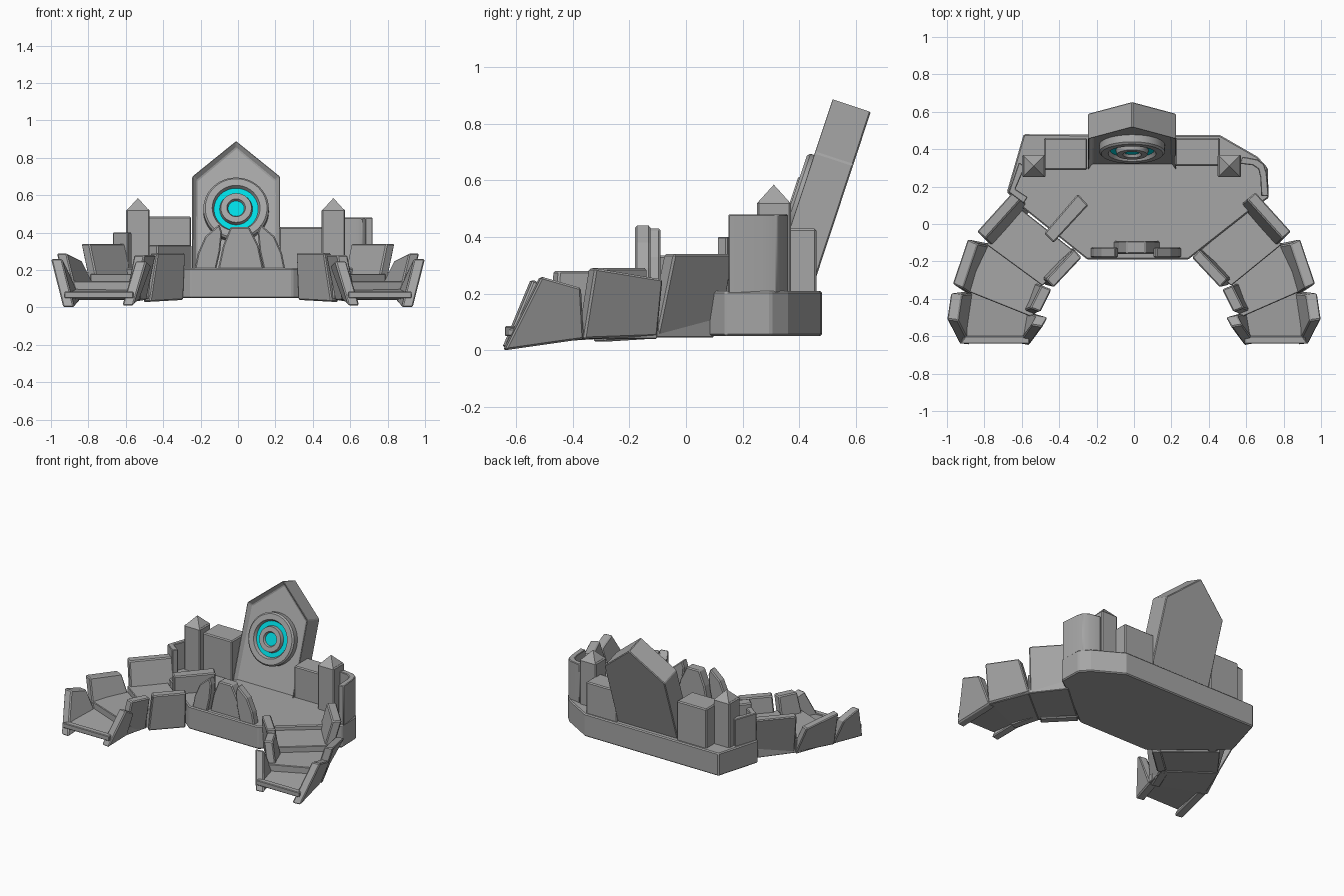
import bpy, bmesh, math
from mathutils import Matrix, Vector

old = bpy.data.objects.get("Cube")
if old:
    bpy.data.objects.remove(old, do_unlink=True)


def material(name, rgb):
    m = bpy.data.materials.new(name)
    m.use_nodes = True
    m.diffuse_color = (*rgb, 1)
    m.node_tree.nodes["Principled BSDF"].inputs["Base Color"].default_value = (*rgb, 1)
    return m


STONE = material("grey stone", (0.38, 0.38, 0.38))
GLOW = material("cyan glow", (0.0, 0.72, 0.78))


def finish(name, bm, bevel=0.007, smooth=False):
    bmesh.ops.recalc_face_normals(bm, faces=bm.faces)
    mesh = bpy.data.meshes.new(name)
    bm.to_mesh(mesh)
    bm.free()
    ob = bpy.data.objects.new(name, mesh)
    bpy.context.collection.objects.link(ob)
    mesh.materials.append(STONE)
    mesh.materials.append(GLOW)
    if bevel:
        mod = ob.modifiers.new("edge bevel", 'BEVEL')
        mod.width = bevel
        mod.segments = 1
        mod.limit_method = 'ANGLE'
        mod.angle_limit = math.radians(30)
    if smooth:
        bpy.ops.object.select_all(action='DESELECT')
        ob.select_set(True)
        bpy.context.view_layer.objects.active = ob
        bpy.ops.object.shade_smooth_by_angle(angle=math.radians(35))
    return ob


def loft(name, low, high, **kw):
    """Solid between two matching loops of 3D points."""
    bm = bmesh.new()
    a = [bm.verts.new(p) for p in low]
    b = [bm.verts.new(p) for p in high]
    bm.faces.new(a)
    bm.faces.new(b)
    for i in range(len(a)):
        j = (i + 1) % len(a)
        bm.faces.new((a[i], a[j], b[j], b[i]))
    return finish(name, bm, **kw)


def slab(name, outline, z0, z1, **kw):
    return loft(name, [(x, y, z0) for x, y in outline], [(x, y, z1) for x, y in outline], **kw)


def box(name, x0, x1, y0, y1, z0, z1):
    return slab(name, [(x0, y0), (x1, y0), (x1, y1), (x0, y1)], z0, z1)


def thin_wall(name, path, z0, z1, inward, smooth=False):
    """Upright wall following a path, thickened toward a point."""
    c = Vector(inward)
    inner = [Vector(p) + (c - Vector(p)).normalized() * 0.04 for p in path]
    return slab(name, list(path) + [tuple(p) for p in reversed(inner)], z0, z1,
                bevel=0.004, smooth=smooth)


def leaning_wall(name, bottom, top, toward, thick=0.06):
    """Leaning slab: bottom and top edges of its outer face, thickened inward."""
    a, b = (Vector(p) for p in bottom)
    c, d = (Vector(p) for p in top)
    n = Vector((-(b - a).y, (b - a).x, 0)).normalized()
    if n.dot(Vector((*toward, 0)) - a) < 0:
        n = -n
    t = n * thick
    return loft(name, [a, b, b + t, a + t], [c, d, d + t, c + t])


# Main platform
slab("platform", [(-0.59, 0.48), (-0.68, 0.17), (-0.60, 0.09), (-0.25, -0.19), (0.29, -0.19),
                  (0.62, 0.07), (0.72, 0.14), (0.715, 0.30), (0.66, 0.36), (0.46, 0.475)],
     0.05, 0.21)

# Tilted back panel with a recessed front
tilt = math.radians(18.3)
frame = Matrix.Translation((-0.01, 0.27, 0.15)) @ Matrix.Rotation(-tilt, 4, 'X')
bm = bmesh.new()
outline = [(-0.235, 0), (0.235, 0), (0.235, 0.58), (0, 0.78), (-0.235, 0.58)]
face = bm.faces.new([bm.verts.new((x, 0, z)) for x, z in outline])
back = bmesh.ops.extrude_face_region(bm, geom=[face], use_keep_orig=True)
bmesh.ops.translate(bm, vec=(0, 0.146, 0),
                    verts=[v for v in back["geom"] if isinstance(v, bmesh.types.BMVert)])
bmesh.ops.recalc_face_normals(bm, faces=bm.faces)
front = min(bm.faces, key=lambda f: f.calc_center_median().y)
bmesh.ops.inset_region(bm, faces=[front], thickness=0.03)
bmesh.ops.translate(bm, vec=(0, 0.03, 0), verts=front.verts)
bm.transform(frame)
finish("back_panel", bm, bevel=0.005)

# Round emblem: turned profile of (radius, projection, glowing band)
profile = [(0.175, -0.04, 0), (0.175, 0.01, 0), (0.165, 0.02, 0), (0.128, 0.02, 0),
           (0.118, 0.0, 0), (0.088, 0.0, 1), (0.082, 0.025, 0), (0.05, 0.025, 0),
           (0.043, 0.01, 0)]
bm = bmesh.new()
SIDES = 48
rings = []
for r, h, _ in profile:
    rings.append([bm.verts.new((r * math.cos(k * math.tau / SIDES), -h,
                                0.395 + r * math.sin(k * math.tau / SIDES)))
                  for k in range(SIDES)])
for i in range(1, len(rings)):
    for k in range(SIDES):
        j = (k + 1) % SIDES
        f = bm.faces.new((rings[i - 1][k], rings[i - 1][j], rings[i][j], rings[i][k]))
        f.material_index = profile[i][2]
bm.faces.new(rings[-1]).material_index = 1
bm.transform(frame)
finish("round_emblem", bm, bevel=0, smooth=True)

# Blocks beside the panel
box("back_block_right", -0.48, -0.25, 0.29, 0.46, 0.2, 0.485)
box("back_block_left", 0.22, 0.46, 0.31, 0.46, 0.2, 0.43)

# Turrets with pyramid caps
for side, x in (("right", -0.535), ("left", 0.51)):
    box("turret_" + side, x - 0.063, x + 0.063, 0.25, 0.37, 0.2, 0.525)
    bm = bmesh.new()
    bmesh.ops.create_cone(bm, cap_ends=True, segments=4, radius1=0.083, radius2=0, depth=0.065,
                          matrix=Matrix.Translation((x, 0.31, 0.5525))
                          @ Matrix.Rotation(math.pi / 4, 4, 'Z'))
    finish("turret_cap_" + side, bm, bevel=0)

# Thin parapets on the platform edge
thin_wall("parapet_left", [(0.58, 0.36), (0.66, 0.345), (0.695, 0.32), (0.71, 0.27),
                           (0.72, 0.15)], 0.2, 0.48, (0.5, 0.15), smooth=True)
thin_wall("parapet_right", [(-0.615, 0.33), (-0.67, 0.17), (-0.59, 0.11)], 0.2, 0.40, (-0.5, 0.25))

# Diagonal block on the deck
slab("deck_block", [(-0.48, -0.05), (-0.43, -0.10), (-0.245, 0.10), (-0.30, 0.16)], 0.2, 0.335)

# Pointed shields on the front edge
shield = [(0.245, 0.19), (0.225, 0.29), (0.185, 0.38), (0.11, 0.445), (0.095, 0.40),
          (0.105, 0.30), (0.13, 0.19)]
for side, s in (("left", 1), ("right", -1)):
    pts = [(0.01 + s * x, z) for x, z in shield]
    loft("front_shield_" + side, [(x, -0.18, z) for x, z in pts], [(x, -0.125, z) for x, z in pts])
pts = [(-0.11, 0.19), (0.14, 0.19), (0.11, 0.33), (0.06, 0.43), (-0.04, 0.43), (-0.08, 0.33)]
loft("front_shield_middle", [(x, -0.16, z) for x, z in pts], [(x, -0.09, z) for x, z in pts])

# Two curved arms: stepped floors and leaning walls
for side, s in (("left", 1), ("right", -1)):
    def outer(p):
        return (s * p[0], *p[1:])

    def inner(p):
        return (p[0] if s > 0 else 0.03 - p[0], *p[1:])

    def floor(name, corners, lows, highs):
        xy = [outer(corners[0]), inner(corners[1]), inner(corners[2]), outer(corners[3])]
        loft(name + side, [(*p, z) for p, z in zip(xy, lows)],
             [(*p, z) for p, z in zip(xy, highs)], bevel=0.004)

    floor("arm_floor_upper_", [(0.63, 0.10), (0.33, -0.16), (0.52, -0.33), (0.79, -0.11)],
          [0.045] * 4, [0.18] * 4)
    floor("arm_floor_middle_", [(0.79, -0.10), (0.52, -0.32), (0.57, -0.50), (0.89, -0.36)],
          [0.04] * 4, [0.14] * 4)
    floor("arm_floor_lower_", [(0.88, -0.34), (0.55, -0.44), (0.59, -0.63), (0.92, -0.63)],
          [0.04, 0.04, 0.05, 0.05], [0.10, 0.10, 0.075, 0.075])
    floor("arm_front_lip_", [(0.90, -0.60), (0.59, -0.60), (0.59, -0.64), (0.93, -0.64)],
          [0.05] * 4, [0.085] * 4)

    outer_walls = [
        ((0.59, 0.12, 0.05), (0.78, -0.10, 0.05), (0.65, 0.17, 0.34), (0.84, -0.04, 0.34)),
        ((0.79, -0.10, 0.05), (0.91, -0.36, 0.04), (0.89, -0.08, 0.25), (0.97, -0.32, 0.29)),
        ((0.90, -0.36, 0.04), (0.935, -0.64, 0.0), (0.98, -0.37, 0.22), (1.0, -0.51, 0.26)),
    ]
    inner_walls = [
        ((0.32, -0.17, 0.04), (0.50, -0.33, 0.03), (0.31, -0.18, 0.29), (0.46, -0.34, 0.29)),
        ((0.52, -0.33, 0.04), (0.58, -0.49, 0.03), (0.47, -0.35, 0.28), (0.53, -0.47, 0.28)),
        ((0.56, -0.48, 0.04), (0.59, -0.65, 0.01), (0.49, -0.50, 0.22), (0.52, -0.55, 0.25)),
    ]
    for kind, place, walls, target in (("outer", outer, outer_walls, (0.5, -0.35)),
                                       ("inner", inner, inner_walls, (0.8, -0.3))):
        for label, (a, b, c, d) in zip(("upper", "middle", "lower"), walls):
            leaning_wall(f"arm_{kind}_wall_{label}_{side}", (place(a), place(b)),
                         (place(c), place(d)), place(target))
